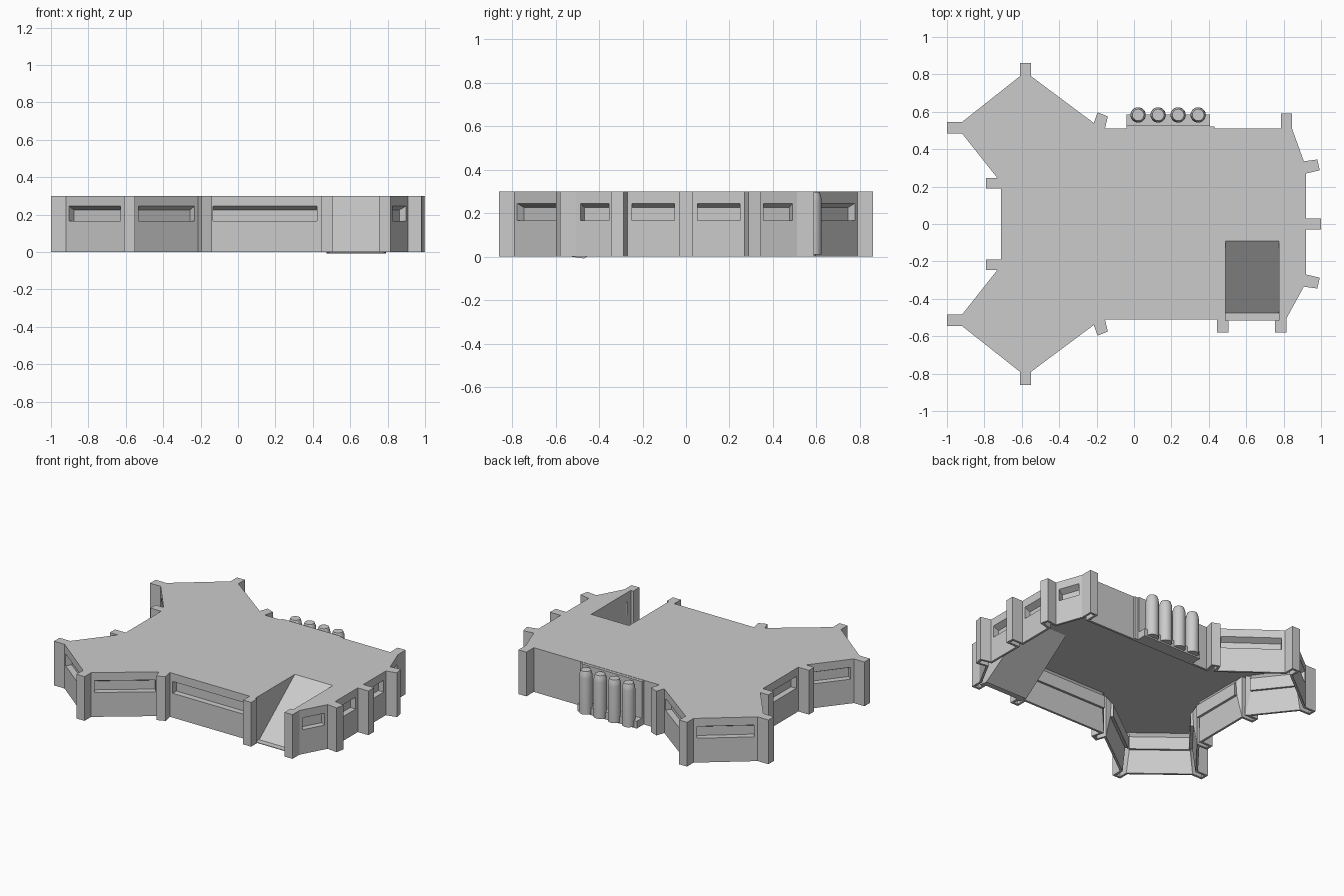
import bpy, bmesh, math
from mathutils import Vector

cube = bpy.data.objects.get("Cube")
if cube:
    bpy.data.objects.remove(cube, do_unlink=True)

HEIGHT = 0.3
mat = bpy.data.materials.new("concrete_grey")
mat.use_nodes = True
GREY = (0.6, 0.6, 0.6, 1)
mat.diffuse_color = GREY
mat.node_tree.nodes["Principled BSDF"].inputs["Base Color"].default_value = GREY


def finish(name, bm):
    mesh = bpy.data.meshes.new(name)
    bm.to_mesh(mesh)
    bm.free()
    mesh.materials.append(mat)
    obj = bpy.data.objects.new(name, mesh)
    bpy.context.collection.objects.link(obj)
    return obj


def box(name, x0, x1, y0, y1, z0, z1):
    bm = bmesh.new()
    bmesh.ops.create_cube(bm, size=1)
    for v in bm.verts:
        v.co = ((x0 + x1) / 2 + v.co.x * (x1 - x0),
                (y0 + y1) / 2 + v.co.y * (y1 - y0),
                (z0 + z1) / 2 + v.co.z * (z1 - z0))
    return finish(name, bm)


# Plan outline, counter-clockwise; the pods and the end are mirrored in y
end = [(1, .03), (.92, .03), (.92, .27), (.993, .287), (.98, .345), (.908, .335)]
corner = [(.845, .51), (.845, .59), (.785, .59), (.785, .51)]
pod = [(-.155, .51), (-.14, .575), (-.195, .597), (-.215, .54),
       (-.55, .79), (-.55, .86), (-.61, .86), (-.61, .79),
       (-.92, .545), (-1, .545), (-1, .485), (-.92, .485),
       (-.73, .245), (-.79, .245), (-.79, .19), (-.71, .19)]
ramp_left, ramp_right, ramp_foot, ramp_head = .49, .775, -.475, -.09
gate = [(.445, -.51), (.445, -.58), (.505, -.58), (.505, -.515), (ramp_left, -.515),
        (ramp_left, ramp_foot), (ramp_left, ramp_head),
        (ramp_right, ramp_head), (ramp_right, ramp_foot),
        (ramp_right, -.515), (.755, -.515), (.755, -.58), (.815, -.58), (.815, -.505)]


def mirrored(points):
    return [(x, -y) for x, y in reversed(points)]


outline = end + corner + pod + mirrored(pod) + gate + mirrored(end)

bm = bmesh.new()


def face(*points):
    bm.faces.new([bm.verts.new(p) for p in points])


def window_wall(a, b):
    """Wall with a recessed slot that has a sloping head."""
    along = (b - a).normalized()
    inward = Vector((-along.y, along.x, 0)) * 0.04
    up = Vector((0, 0, 1))
    outer = [a, b, b + up * HEIGHT, a + up * HEIGHT]
    l, r = a + along * 0.022, b - along * 0.022
    hole = [l + up * .165, r + up * .165, r + up * .245, l + up * .245]
    back = [l + up * .165 + inward, r + up * .165 + inward,
            r + up * .225 + inward, l + up * .225 + inward]
    for ring, inner in ((outer, hole), (hole, back)):
        for i in range(4):
            j = (i + 1) % 4
            face(ring[i], ring[j], inner[j], inner[i])
    face(*back)


# Walls and pillars
for i, p in enumerate(outline):
    q = outline[(i + 1) % len(outline)]
    a, b = Vector((*p, 0)), Vector((*q, 0))
    a1, b1 = Vector((*p, HEIGHT)), Vector((*q, HEIGHT))
    if p[1] == ramp_head and q[1] == ramp_head:
        # Sloping ramp floor
        face((p[0], ramp_foot, 0), (q[0], ramp_foot, 0), b1, a1)
    elif q[1] == ramp_head:
        face(a, b1, a1)
    elif p[1] == ramp_head:
        face(b, b1, a1)
    elif 0.17 < (b - a).length < 0.7:
        window_wall(a, b)
    else:
        face(a, b, b1, a1)

# Roof
face(*[(x, y, HEIGHT) for x, y in outline])
bmesh.ops.remove_doubles(bm, verts=bm.verts, dist=0.0005)
shell = finish("bunker_shell", bm)
solid = shell.modifiers.new("wall_thickness", 'SOLIDIFY')
solid.thickness = 0.015
solid.offset = -1
solid.use_even_offset = True

# Gate threshold
box("gate_threshold", ramp_left, ramp_right, -.515, ramp_foot, 0, .004)

# Tank rack on the back wall
box("tank_base", -.04, .405, .505, .585, 0, .05)
box("tank_back_panel", -.04, .405, .505, .53, 0, .298)
box("panel_step", .405, .43, .505, .52, 0, .298)

# Tanks, turned from a profile
profile = [(0, .01), (.041, .01), (.041, .255), (.039, .275), (.031, .298), (0, .298)]
for n in range(4):
    bm = bmesh.new()
    verts = [bm.verts.new((r, 0, z)) for r, z in profile]
    edges = [bm.edges.new(pair) for pair in zip(verts, verts[1:])]
    bmesh.ops.spin(bm, geom=verts + edges, cent=(0, 0, 0), axis=(0, 0, 1),
                   angle=math.tau, steps=24)
    bmesh.ops.remove_doubles(bm, verts=bm.verts, dist=0.0001)
    bmesh.ops.recalc_face_normals(bm, faces=bm.faces)
    tank = finish(f"tank_{n + 1}", bm)
    tank.location = (.022 + n * .107, .583, 0)
    bpy.ops.object.select_all(action='DESELECT')
    tank.select_set(True)
    bpy.context.view_layer.objects.active = tank
    bpy.ops.object.shade_smooth_by_angle(angle=math.radians(35))
